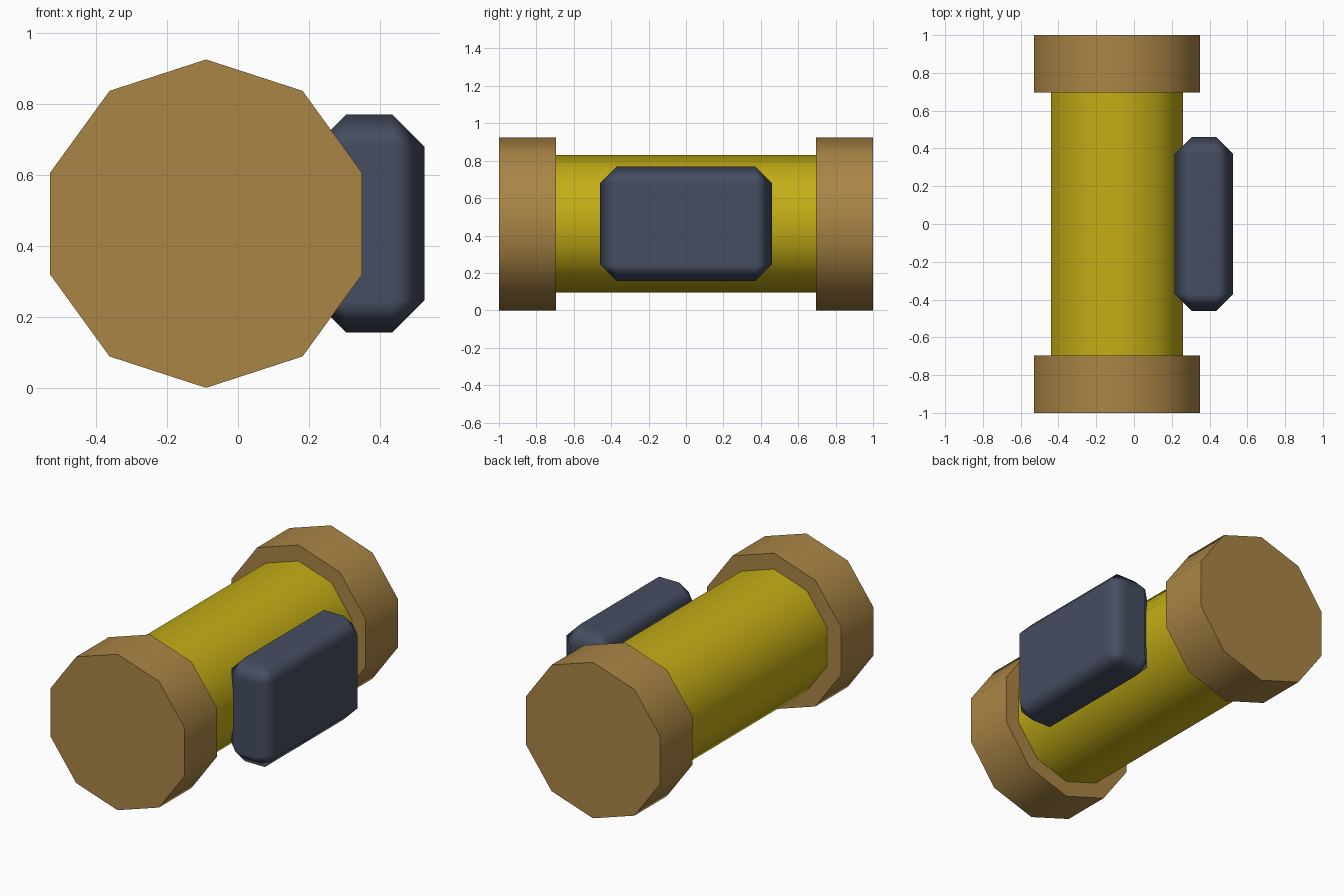
import bpy, math

if "Cube" in bpy.data.objects:
    bpy.data.objects.remove(bpy.data.objects["Cube"])

CX, CZ = -0.09, 0.4625  # axis of the barrel


def paint(ob, name, color):
    mat = bpy.data.materials.new(name)
    mat.diffuse_color = (*color, 1)
    mat.use_nodes = True
    mat.node_tree.nodes["Principled BSDF"].inputs["Base Color"].default_value = mat.diffuse_color
    ob.data.materials.append(mat)


def decagon(name, radius, y0, y1):
    # ten-sided cylinder along y with a corner pointing up
    bpy.ops.mesh.primitive_cylinder_add(
        vertices=10, radius=radius, depth=y1 - y0,
        location=(CX, (y0 + y1) / 2, CZ), rotation=(math.pi / 2, 0, 0))
    ob = bpy.context.object
    ob.name = name
    bpy.ops.object.transform_apply(location=False, rotation=True, scale=True)
    bpy.ops.object.shade_smooth_by_angle(angle=math.radians(40))
    return ob


# Barrel
barrel = decagon("barrel", 0.368, -0.70, 0.70)
paint(barrel, "yellow", (0.55, 0.42, 0.008))

# End caps
for name, y0, y1 in (("front_cap", -1, -0.695), ("back_cap", 0.695, 1)):
    cap = decagon(name, 0.4625, y0, y1)
    paint(cap, "tan", (0.40, 0.235, 0.06))

# Chamfered side box
bpy.ops.mesh.primitive_cube_add(size=1, location=(0.37, 0, 0.4625))
box = bpy.context.object
box.name = "side_box"
box.scale = (0.31, 0.92, 0.614)
bpy.ops.object.transform_apply(location=False, rotation=False, scale=True)
bpy.ops.object.shade_smooth()
bevel = box.modifiers.new("chamfer", 'BEVEL')
bevel.width = 0.09
bevel.segments = 1
bevel.harden_normals = True
paint(box, "slate", (0.06, 0.075, 0.12))
